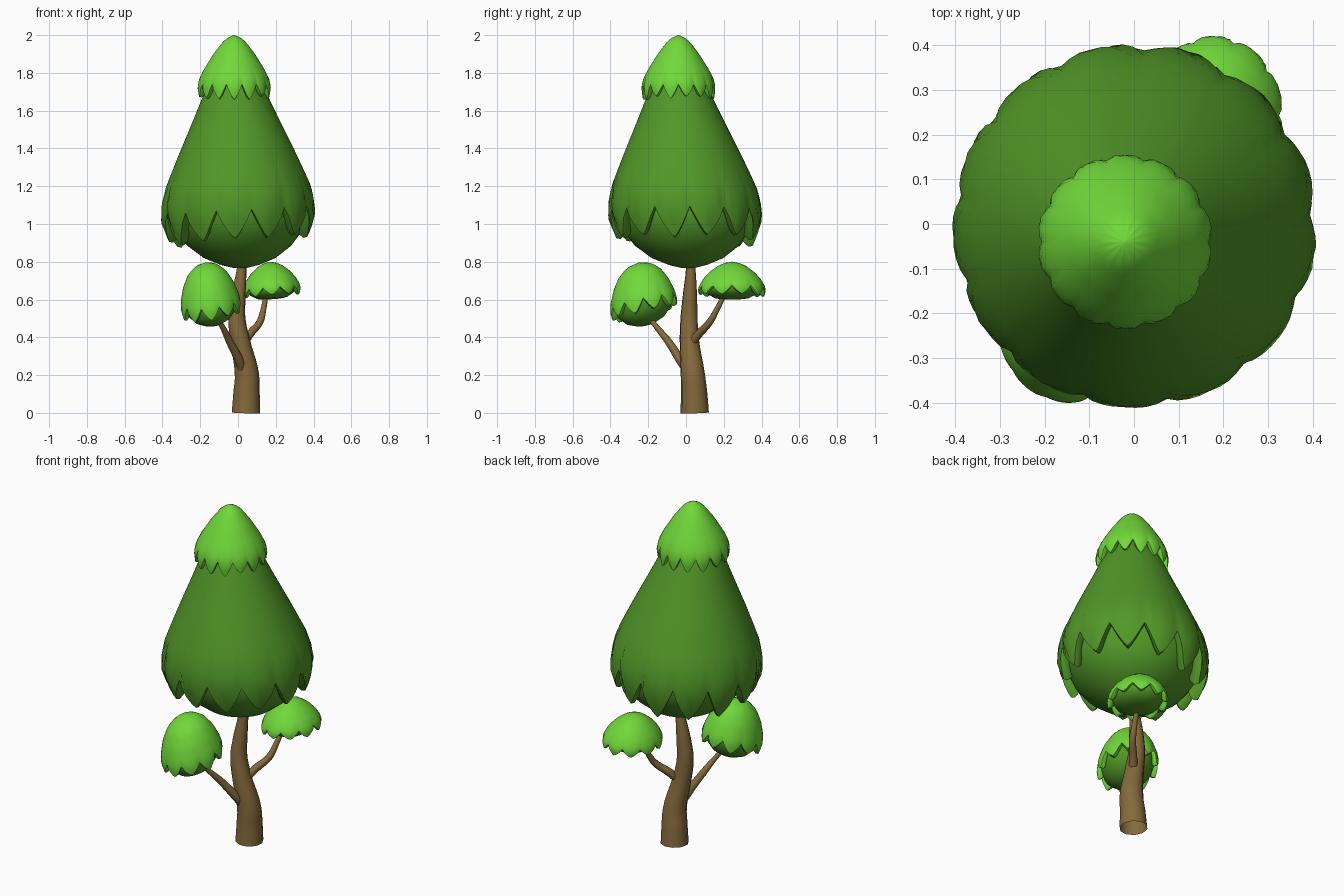
import bpy, bmesh, math, random

if "Cube" in bpy.data.objects:
    bpy.data.objects.remove(bpy.data.objects["Cube"])

random.seed(4)


def material(name, rgb):
    m = bpy.data.materials.new(name)
    m.diffuse_color = (*rgb, 1)
    m.use_nodes = True
    m.node_tree.nodes["Principled BSDF"].inputs["Base Color"].default_value = m.diffuse_color
    return m


BARK = material("bark brown", (0.235, 0.145, 0.045))
DARK = material("dark leaf green", (0.083, 0.31, 0.021))
BRIGHT = material("bright leaf green", (0.165, 0.69, 0.042))


def radius_at(profile, z):
    """Radius of a top-to-bottom (radius, z) profile at height z."""
    for (r0, z0), (r1, z1) in zip(profile, profile[1:]):
        if z0 >= z >= z1:
            return r0 + (r1 - r0) * (z0 - z) / (z0 - z1)
    return profile[-1][0]


def smooth(ob, angle):
    bpy.ops.object.select_all(action='DESELECT')
    ob.select_set(True)
    bpy.context.view_layer.objects.active = ob
    bpy.ops.object.shade_smooth_by_angle(angle=math.radians(angle))


def loft(name, rings, mat, centre, scale=(1, 1), slope=(0, 0), lean=(0, 0), zref=0):
    """Skin rings of (radius, angle, z); slope tilts the part, lean shifts it with height."""
    bm = bmesh.new()
    rows = []
    for ring in rings:
        row = []
        for r, a, z in ring:
            x, y = r * math.cos(a) * scale[0], r * math.sin(a) * scale[1]
            h = z - zref
            row.append(bm.verts.new((centre[0] + x + lean[0] * h, centre[1] + y + lean[1] * h,
                                     z + slope[0] * x + slope[1] * y)))
        rows.append(row)
    n = len(rows[0])
    for a, b in zip(rows, rows[1:]):
        for i in range(n):
            j = (i + 1) % n
            bm.faces.new((a[i], b[i], b[j], a[j]))
    bm.faces.new(rows[0])
    bm.faces.new(rows[-1][::-1])
    bmesh.ops.recalc_face_normals(bm, faces=bm.faces)
    me = bpy.data.meshes.new(name)
    bm.to_mesh(me)
    bm.free()
    me.materials.append(mat)
    ob = bpy.data.objects.new(name, me)
    bpy.context.collection.objects.link(ob)
    smooth(ob, 50)


def canopy(name, mat, profile, notch, tip, teeth, thick, phase=0, **place):
    """Leafy dome whose hem hangs in pointed teeth and folds back inside."""
    seg, count = 8, 12
    depth = [random.uniform(0.8, 1.1) for _ in range(teeth)]
    top = profile[0][1]
    rings = [[] for _ in range(count + 4)]
    for k in range(teeth * seg):
        a = phase + math.tau * k / (teeth * seg)
        w = 1 - abs(2 * (k % seg) / seg - 1) ** 1.4
        hem = notch + (tip - notch) * w * depth[k // seg]
        for i in range(count + 1):
            t = i / count
            z = top + (hem - top) * (t * t * 0.35 + t * 0.65)
            r = radius_at(profile, z) * (1 - 0.035 * (1 - w) * t ** 8)
            rings[i].append((max(r, 0.003), a, z))
        r = rings[count][-1][0]
        rings[count + 1].append((r - thick * 0.5, a, hem - thick * 0.1))
        rings[count + 2].append((r - thick, a, hem + thick * 0.4))
        rings[count + 3].append((r * 0.7, a, notch + thick))
    loft(name, rings, mat, **place)


def bulb(name, profile, **place):
    """Round leaf mass under a canopy."""
    n = 32
    rings = [[(max(r, 0.003), math.tau * k / n, z) for k in range(n)] for r, z in profile]
    loft(name, rings, DARK, **place)


def limb(name, points, caps=True):
    """Tapering wooden tube through (x, y, z, radius) points."""
    cu = bpy.data.curves.new(name, 'CURVE')
    cu.dimensions = '3D'
    cu.bevel_depth = 1
    cu.bevel_resolution = 3
    cu.resolution_u = 5
    cu.use_fill_caps = caps
    sp = cu.splines.new('BEZIER')
    sp.bezier_points.add(len(points) - 1)
    for bp, (x, y, z, r) in zip(sp.bezier_points, points):
        bp.co = (x, y, z)
        bp.radius = r
        bp.handle_left_type = bp.handle_right_type = 'AUTO'
    cu.materials.append(BARK)
    ob = bpy.data.objects.new(name, cu)
    bpy.context.collection.objects.link(ob)
    bpy.ops.object.select_all(action='DESELECT')
    ob.select_set(True)
    bpy.context.view_layer.objects.active = ob
    bpy.ops.object.convert(target='MESH')
    smooth(bpy.context.object, 50)


# Trunk (open at the base) and branches
limb("trunk", [(0.042, 0.046, 0, 0.076), (0.045, 0.043, 0.1, 0.071), (0.047, 0.036, 0.2, 0.065),
               (0.012, 0.018, 0.38, 0.052), (-0.006, 0.016, 0.5, 0.046), (0.0, 0.02, 0.6, 0.04),
               (0.02, 0.025, 0.77, 0.025), (0.022, 0.022, 0.85, 0.02)], caps=False)
limb("front_branch", [(0.03, 0.02, 0.21, 0.026), (0.005, -0.03, 0.28, 0.024),
                      (-0.045, -0.095, 0.38, 0.02), (-0.085, -0.16, 0.46, 0.014),
                      (-0.13, -0.21, 0.53, 0.012)])
limb("back_branch", [(0.03, 0.03, 0.37, 0.024), (0.065, 0.07, 0.42, 0.022),
                     (0.115, 0.125, 0.48, 0.019), (0.135, 0.165, 0.55, 0.015),
                     (0.15, 0.21, 0.64, 0.012)])

# Main crown
crown = dict(centre=(0, -0.006), lean=(-0.03, -0.05), zref=1.1)
canopy("main_canopy", DARK,
       [(0.1, 1.82), (0.162, 1.7), (0.228, 1.55), (0.297, 1.4), (0.345, 1.29), (0.388, 1.19),
        (0.408, 1.1), (0.41, 1.03), (0.393, 0.97), (0.35, 0.88)],
       1.075, 0.9, 13, 0.045, phase=-1.386, slope=(0.05, 0), **crown)
bulb("main_underside",
     [(0.1, 1.3), (0.32, 1.18), (0.355, 1.1), (0.352, 1.02), (0.325, 0.95), (0.275, 0.885),
      (0.19, 0.82), (0.1, 0.783), (0.03, 0.766), (0, 0.766)], **crown)

# Bright top cap
canopy("top_cap", BRIGHT,
       [(0, 2.0), (0.025, 1.994), (0.06, 1.965), (0.11, 1.9), (0.163, 1.815), (0.188, 1.765),
        (0.197, 1.72), (0.188, 1.66)],
       1.74, 1.665, 14, 0.03, centre=(-0.02, -0.04), zref=1.72)

# Front left leaf clump, tipped outwards
clump = dict(centre=(-0.148, -0.228), scale=(1, 1.1), slope=(0.13, 0.22),
             lean=(-0.12, -0.12), zref=0.6)
canopy("front_clump", BRIGHT,
       [(0, 0.795), (0.03, 0.791), (0.065, 0.774), (0.102, 0.738), (0.133, 0.68), (0.155, 0.61),
        (0.161, 0.57), (0.15, 0.5)],
       0.59, 0.525, 10, 0.03, **clump)
bulb("front_clump_underside",
     [(0.06, 0.68), (0.13, 0.63), (0.138, 0.58), (0.125, 0.53), (0.09, 0.49), (0.04, 0.467),
      (0, 0.464)], **clump)

# Back right leaf clump, flatter
clump = dict(centre=(0.178, 0.243), scale=(0.92, 1.06), slope=(0.08, 0), lean=(-0.08, 0), zref=0.66)
canopy("back_clump", BRIGHT,
       [(0, 0.8), (0.03, 0.796), (0.07, 0.778), (0.11, 0.747), (0.143, 0.71), (0.163, 0.675),
        (0.17, 0.65), (0.16, 0.61)],
       0.665, 0.62, 10, 0.025, **clump)
bulb("back_clump_underside",
     [(0.06, 0.71), (0.13, 0.685), (0.14, 0.66), (0.125, 0.63), (0.085, 0.608), (0.04, 0.602),
      (0, 0.602)], **clump)
